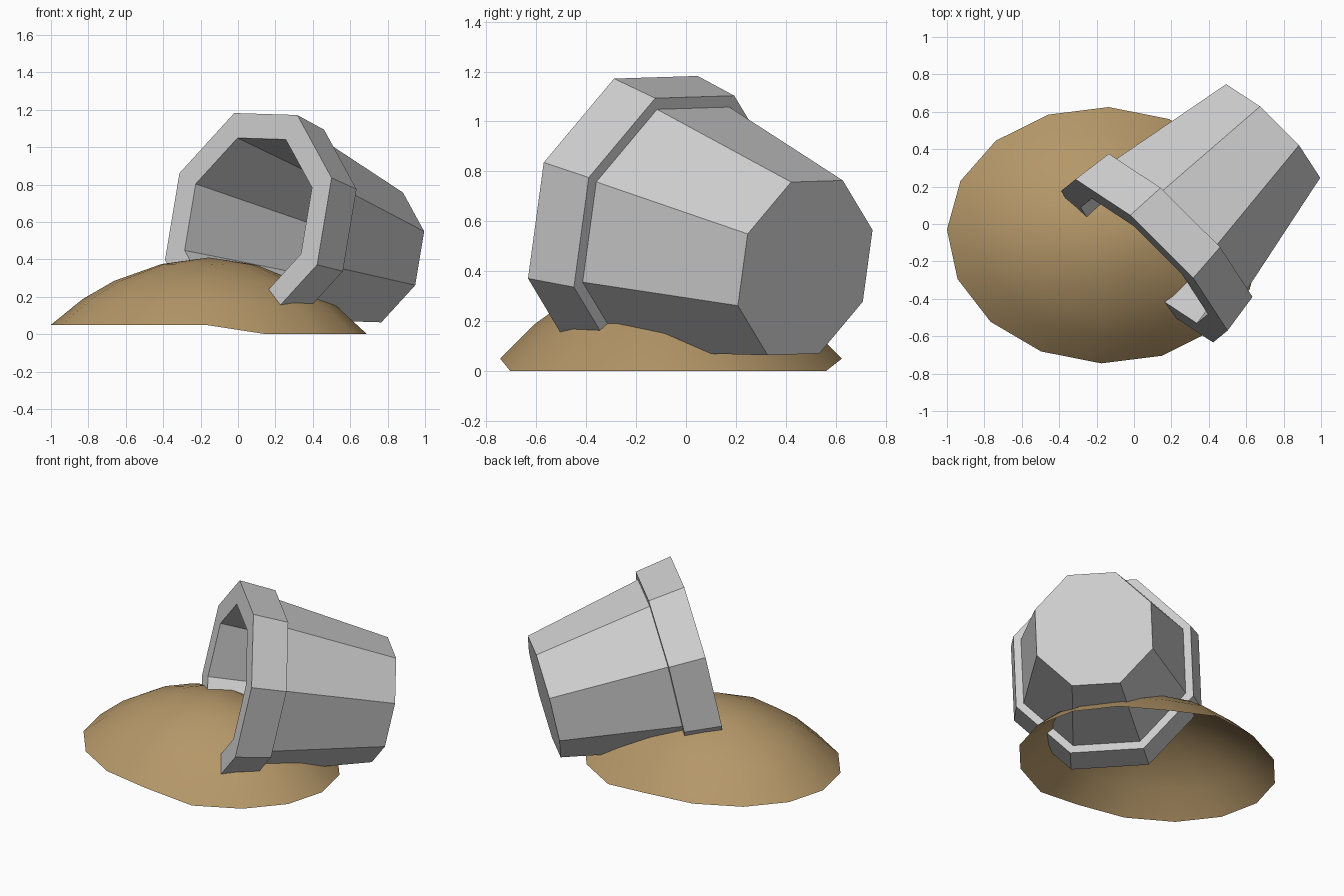
import bpy, bmesh, math
from mathutils import Vector

if "Cube" in bpy.data.objects:
    bpy.data.objects.remove(bpy.data.objects["Cube"])


def material(name, rgb):
    m = bpy.data.materials.new(name)
    m.diffuse_color = (*rgb, 1)
    m.use_nodes = True
    m.node_tree.nodes["Principled BSDF"].inputs["Base Color"].default_value = m.diffuse_color
    return m


def finish(name, bm, mat, smooth=False):
    me = bpy.data.meshes.new(name)
    bm.to_mesh(me)
    bm.free()
    me.materials.append(mat)
    for p in me.polygons:
        p.use_smooth = smooth
    ob = bpy.data.objects.new(name, me)
    bpy.context.collection.objects.link(ob)
    return ob


def bridge(bm, a, b):
    n = len(a)
    for i in range(n):
        j = (i + 1) % n
        bm.faces.new((a[i], a[j], b[j], b[i]))


grey = material("pot grey", (0.62, 0.62, 0.62))
brown = material("soil brown", (0.46, 0.31, 0.14))

# Tipped eight-sided pot: (depth from the mouth, radius) from outer base to inner floor
mouth = Vector((0.055, -0.197, 0.616))
axis = Vector((0.6865, 0.6963, -0.209)).normalized()
u = Vector((-0.08, 0.237, 0.565))
u = (u - axis * u.dot(axis)).normalized()
v = axis.cross(u)
profile = [(0.969, 0.384), (0.23, 0.537), (0.23, 0.587),
           (0.0, 0.621), (0.0, 0.475), (0.90, 0.345)]
bm = bmesh.new()
rings = []
for depth, r in profile:
    rings.append([bm.verts.new(mouth + axis * depth
                  + (u * math.cos(k * math.pi / 4) + v * math.sin(k * math.pi / 4)) * r)
                  for k in range(8)])
for a, b in zip(rings, rings[1:]):
    bridge(bm, a, b)
bm.faces.new(rings[0])
bm.faces.new(rings[-1])
bmesh.ops.recalc_face_normals(bm, faces=bm.faces)
finish("tipped_pot", bm, grey)

# Spilled soil mound: open dome whose edge is slightly lower on the right
SEG = 16
bm = bmesh.new()
rings = []
for r, h in [(1.0, 0.05), (0.8, 0.187), (0.6, 0.285), (0.3, 0.375)]:
    ring = []
    for k in range(SEG):
        c, s = math.cos(2 * math.pi * k / SEG), math.sin(2 * math.pi * k / SEG)
        drop = 0.05 * r * r * min(1, max(0, c / 0.38))
        ring.append(bm.verts.new((-0.155 + r * (0.845 * c + 0.02 * s),
                                  -0.06 + r * (0.685 * s - 0.03 * c), h - drop)))
    rings.append(ring)
for a, b in zip(rings, rings[1:]):
    bridge(bm, a, b)
top = bm.verts.new((-0.155, -0.06, 0.41))
for i in range(SEG):
    bm.faces.new((rings[-1][i], rings[-1][(i + 1) % SEG], top))
finish("soil_mound", bm, brown, smooth=True)
